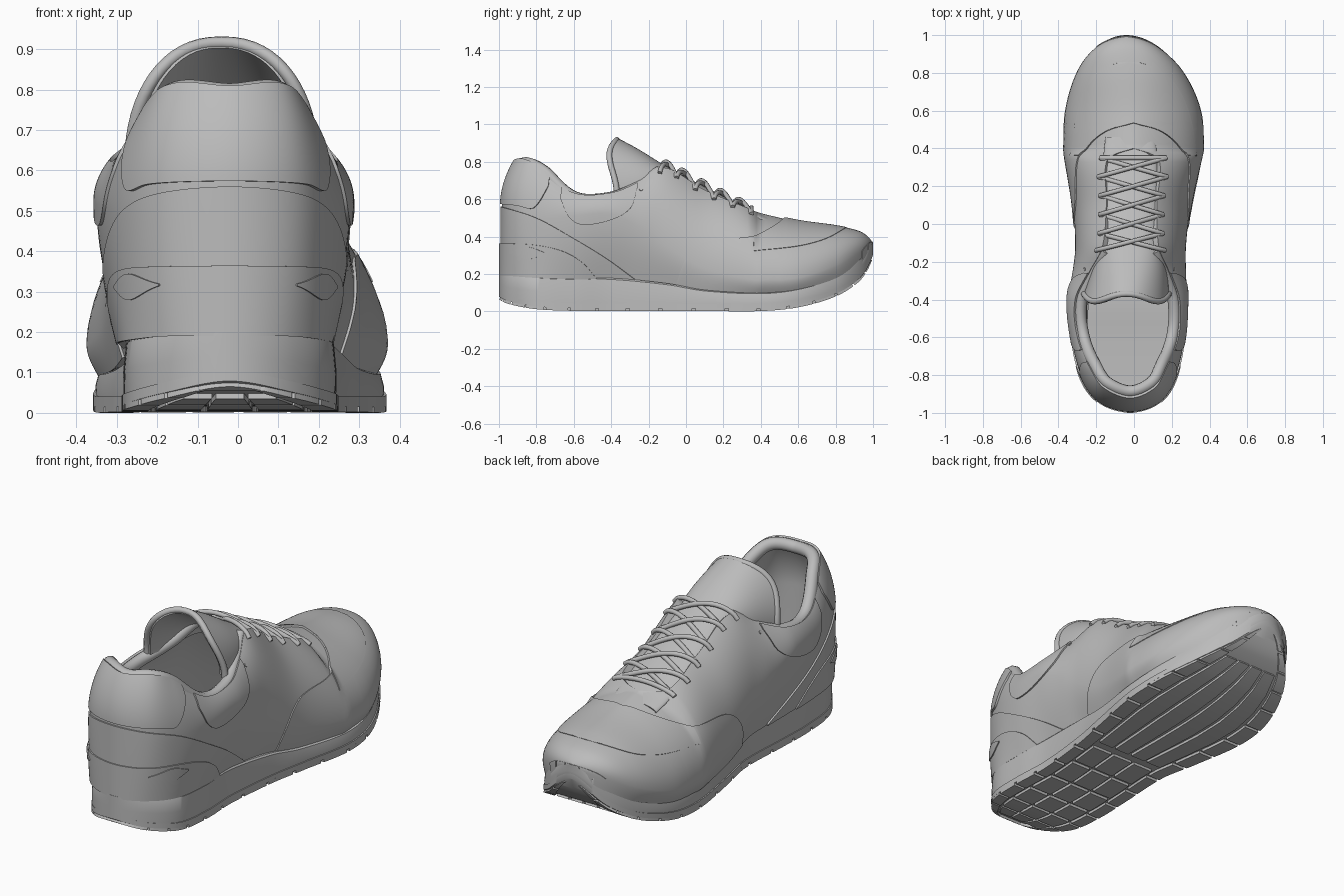
import bpy, bmesh, math
from mathutils import Vector

cube = bpy.data.objects.get("Cube")
if cube:
    bpy.data.objects.remove(cube, do_unlink=True)

grey = bpy.data.materials.new("plain_grey")
grey.use_nodes = True
grey.diffuse_color = (0.5, 0.5, 0.5, 1)
grey.node_tree.nodes["Principled BSDF"].inputs["Base Color"].default_value = (0.5, 0.5, 0.5, 1)


def spline(rows, x):
    """Smooth interpolation of table rows keyed by their first column."""
    x = min(max(x, rows[0][0]), rows[-1][0])
    k = 0
    while k < len(rows) - 2 and x > rows[k + 1][0]:
        k += 1
    a, b = rows[k], rows[k + 1]
    h = b[0] - a[0]
    f = (x - a[0]) / h

    def slope(i, c):
        lo, hi = rows[max(i - 1, 0)], rows[min(i + 1, len(rows) - 1)]
        return (hi[c] - lo[c]) / (hi[0] - lo[0])
    return [a[c] * (1 + 2 * f) * (1 - f) ** 2 + b[c] * f * f * (3 - 2 * f)
            + h * (slope(k, c) * f * (1 - f) ** 2 - slope(k + 1, c) * f * f * (1 - f))
            for c in range(1, len(a))]


def grid(name, fns, nu, nv, thick=0.0, offset=0.0, angle=40):
    """One mesh from surface functions over the unit square, thickened on demand."""
    bm = bmesh.new()
    for fn in fns:
        v = [[bm.verts.new(fn(i / nu, j / nv)) for j in range(nv + 1)] for i in range(nu + 1)]
        made = [bm.faces.new((v[i][j], v[i + 1][j], v[i + 1][j + 1], v[i][j + 1]))
                for i in range(nu) for j in range(nv)]
        vote = 0
        for f in made:
            f.normal_update()
            c = f.calc_center_median()
            vote += f.normal.dot(c - Vector((0, c.y * 0.8, 0.35))) * f.calc_area()
        if vote < 0:
            bmesh.ops.reverse_faces(bm, faces=made)
    bmesh.ops.remove_doubles(bm, verts=bm.verts, dist=0.0002)
    bmesh.ops.dissolve_degenerate(bm, edges=bm.edges, dist=0.0001)
    me = bpy.data.meshes.new(name)
    bm.to_mesh(me)
    bm.free()
    me.materials.append(grey)
    ob = bpy.data.objects.new(name, me)
    bpy.context.collection.objects.link(ob)
    bpy.ops.object.select_all(action="DESELECT")
    ob.select_set(True)
    bpy.context.view_layer.objects.active = ob
    if thick:
        m = ob.modifiers.new("thickness", "SOLIDIFY")
        m.thickness, m.offset = thick, offset
        bpy.ops.object.modifier_apply(modifier=m.name)
    bpy.ops.object.shade_smooth_by_angle(angle=math.radians(angle))


def tube(name, paths, radius):
    cu = bpy.data.curves.new(name, "CURVE")
    cu.dimensions, cu.bevel_depth, cu.bevel_resolution = "3D", radius, 3
    cu.use_fill_caps = True
    for pts in paths:
        sp = cu.splines.new("POLY")
        sp.points.add(len(pts) - 1)
        for p, q in zip(sp.points, pts):
            p.co = (*q, 1)
    cu.materials.append(grey)
    bpy.context.collection.objects.link(bpy.data.objects.new(name, cu))


END = 0.985


def to_s(y, end=END):
    return math.acos(max(-1, min(1, -y / end))) / math.pi


def stations(rows, end, widths):
    """Key rows by arc position and mirror one past each end, so the ends are round."""
    rows = [(to_s(r[0], end),) + r[1:] for r in rows]

    def ghost(r, s):
        return (s,) + tuple(-v if i in widths else v for i, v in enumerate(r) if i)
    return [ghost(rows[1], -rows[1][0])] + rows + [ghost(rows[-2], 2 - rows[-2][0])]


# Upper stations: y, centre, base half width, base z, widest half width, its z,
# top edge ratio, top edge z, roundness
UPPER = stations([
    (-.985, -.02, 0, .19, 0, .5, .75, .805, 1),
    (-.93, -.025, .15, .19, .165, .49, .76, .812, 1),
    (-.8, -.03, .235, .18, .25, .49, .75, .765, 1),
    (-.6, -.032, .255, .175, .3, .51, .87, .63, 1),
    (-.4, -.035, .25, .17, .315, .52, .86, .63, 1),
    (-.25, -.025, .25, .16, .3, .45, .7, .69, 1.1),
    (-.12, -.018, .255, .15, .293, .36, .51, .77, 1.2),
    (.1, -.012, .29, .11, .312, .23, .43, .65, 1.3),
    (.36, -.004, .335, .095, .361, .17, .36, .54, 1.3),
    (.4, -.002, .337, .095, .366, .17, 0, .525, 1.28),
    (.6, -.005, .33, .115, .353, .18, 0, .48, 1.15),
    (.8, -.02, .26, .175, .277, .25, 0, .452, 1),
    (.92, -.035, .165, .25, .173, .32, 0, .425, .9),
    (.985, -.04, 0, .33, 0, .36, 0, .375, .9)], END, (2, 4))


def skin(s, side, t):
    """Point on the upper: s runs heel to toe, t runs sole to top edge."""
    c, wb, zb, w, zw, r, zt, e = spline(UPPER, s)
    y = -END * math.cos(math.pi * s)
    if t < 0.4:
        k = t / 0.4
        x, z = wb + (w - wb) * math.sin(k * math.pi / 2), zb + (zw - zb) * k
    else:
        top = math.acos(max(0, min(.99, r)) ** (1 / e))
        a = top * (t - 0.4) / 0.6
        x, z = w * max(0, math.cos(a)) ** e, zw + (zt - zw) * math.sin(a) / math.sin(top)
    y += 1.2 * max(0, z - 0.56) ** 2 * max(0, min(1, (-0.6 - y) / 0.385))
    return Vector((c + side * x, y, z))


def t_at(s, z):
    lo, hi = 0.0, 1.0
    for _ in range(18):
        mid = (lo + hi) / 2
        lo, hi = (mid, hi) if skin(s, 1, mid).z < z else (lo, mid)
    return hi


def panel(name, y0, y1, low, high, thick, parts=((-1, 1),), nu=100):
    """Overlay lying on the upper between two height lines, on both sides."""
    s0, s1 = to_s(y0), to_s(y1)

    def make(a0, a1):
        def fn(u, v):
            a = a0 + (a1 - a0) * u
            s = s0 + (s1 - s0) * abs(a)
            y = -END * math.cos(math.pi * s)
            ends = [t_at(s, spline(line, y)[0]) for line in (low, high)]
            t = ends[0] + max(0, ends[1] - ends[0]) * v
            return skin(s, 1 if a > 0 else -1, t)
        return fn
    grid(name, [make(*p) for p in parts], nu, 20, 2 * thick, 0)


# Upper shell and padded collar edge
def shell(u, v):
    a = 2 * u - 1
    return skin(abs(a), 1 if a > 0 else -1, v)


grid("upper", [shell], 240, 40, 0.04, -1)

rim = []
for i in range(-60, 61):
    p = skin(abs(i) / 60 * to_s(-.14), 1 if i > 0 else -1, 1)
    inward = Vector((-.03 - p.x, (-.5 - p.y) * (1 if p.y < -.5 else 0), 0)).normalized()
    rim.append(p + inward * 0.027 - Vector((0, 0, 0.021)))
tube("collar_edge", [rim], 0.032)

# Overlay panels
BASE, TOP = [(-1, 0), (1, 0)], [(-1, 2), (1, 2)]
BOTH = ((-1, -.0001), (.0001, 1))
panel("heel_counter", -END, -.74, [(-1, .575), (-.9, .565), (-.82, .55), (-.78, .59), (-.74, .67)], TOP, .01)
panel("heel_strap", -END, -.27, BASE, [(-1, .565), (-.8, .5), (-.6, .39), (-.42, .28), (-.27, .17)], .008)
panel("heel_band", -END, -.48, BASE, [(-1, .365), (-.8, .355), (-.65, .32), (-.55, .26), (-.48, .18)], .014)
panel("heel_leaf", -.93, -.75, [(-.93, .315), (-.84, .28), (-.75, .31)],
      [(-.93, .32), (-.84, .345), (-.75, .315)], .019, BOTH, 24)
panel("collar_pad", -.67, -.26, [(-.67, .6), (-.63, .51), (-.56, .465), (-.4, .49), (-.29, .56), (-.26, .66)],
      TOP, .008, BOTH, 40)
VAMP = [(-.05, .14), (-.02, .24), (.04, .33), (.12, .375), (.36, .4), (.45, .44), (.53, .5), (.6, .6), (1, 1)]
panel("vamp", END, -.05, BASE, VAMP, .007, nu=160)
panel("toe_box", .87, .36, [(.36, .32), (.6, .345), (.75, .385), (.87, .45)], VAMP, .01)

# Tongue: arched strip flaring and rising at its top; y, height, half width, drop
TONGUE = [(-.37, .93, .225, .29), (-.25, .865, .2, .21), (-.12, .785, .165, .11),
          (.1, .667, .15, .06), (.38, .53, .14, .03), (.46, .5, .13, .03)]


def tongue(u, v):
    y, a = -.37 + .83 * u, (v - .5) * math.pi
    z, w, drop = spline(TONGUE, y)
    flare = max(0, 1 - u / .3) ** 2
    x = math.copysign(abs(math.sin(a)) ** .88, a) * w
    return Vector((-.02 - .02 * flare + x, y - .04 * flare * math.sin(2 * a) ** 2,
                   z - drop * (1 - math.cos(a))))


grid("tongue", [tongue], 50, 32, 0.03, -1)
tube("tongue_edge", [[tongue(0, j / 32) - Vector((0, 0, .014)) for j in range(33)]], 0.016)

# Laces crossing between eyelets
ROWS = [.35, .25, .15, .05, -.05, -.14]


def lace(ya, yb, side, lift):
    a, b = skin(to_s(ya), -side, .93), skin(to_s(yb), side, .93)
    path = []
    for i in range(21):
        k = i / 20
        p = a.lerp(b, k)
        crown = spline(TONGUE, p.y)[0] + lift
        p.z += (crown - (a.z + b.z) / 2) * math.sin(k * math.pi) ** .7 + .006
        path.append(p)
    return path


paths = [lace(ROWS[0], ROWS[0], 1, .006)]
for ya, yb in zip(ROWS, ROWS[1:]):
    paths += [lace(ya, yb, 1, .004), lace(ya, yb, -1, .018)]
tube("laces", paths, 0.012)
eyelets = []
for side in (-1, 1):
    p = skin(to_s(-.24), side, .88)
    eyelets.append([p, p + Vector((side * .003, 0, .002))])
tube("eyelets", eyelets, 0.01)

# Sole stations: y, centre, half width, bottom z, top z
SOLE = stations([
    (-1, -.02, 0, .065, .2), (-.93, -.02, .165, .035, .197), (-.8, -.02, .25, .012, .187),
    (-.6, -.02, .268, .003, .18), (-.4, -.02, .262, .002, .18), (-.1, 0, .272, .002, .15),
    (.1, 0, .31, .002, .115), (.4, .005, .36, .002, .1), (.6, 0, .35, .022, .122),
    (.8, -.015, .275, .08, .188), (.92, -.03, .183, .155, .275), (1, -.04, 0, .29, .375)], 1, (2,))


def sole_loft(name, profile):
    """Closed loft whose profile gives width share, height share and added height."""
    ring = profile + [(-f, h, d) for f, h, d in reversed(profile)]

    def fn(u, v):
        f, h, d = ring[round(v * (len(ring) - 1))]
        c, w, zb, zt = spline(SOLE, u)
        return Vector((c + f * w, -math.cos(math.pi * u), zb + (zt - zb) * h + d))
    grid(name, [fn], 120, len(ring) - 1, angle=35)


sole_loft("midsole", [(0, 0, .03), (.98, 0, .03), (.985, .5, .01), (.96, .95, 0), (.93, 1, 0), (0, 1, 0)])
sole_loft("outsole", [(0, 0, .014), (1, 0, .014), (1, 0, .04), (0, 0, .04)])


def insole(u, v):
    s = .1 + .6 * u
    c, w, zb, zt = spline(SOLE, s)
    return Vector((c + (2 * v - 1) * .85 * w, -math.cos(math.pi * s), zt + .06))


grid("insole", [insole], 40, 8)

# Toe guard blocks wrapping up the front of the toe
GUARD = [(.9, .27), (.95, .345), (1, .385)]
panel("toe_guard", END, .93, BASE, GUARD, .011, ((-.98, -.66), (-.62, -.28), (-.24, .24), (.28, .62), (.66, .98)), 16)


# Tread blocks
def lug(s0, s1, f0, f1):
    def fn(u, v):
        s, f = s0 + (s1 - s0) * u, f0 + (f1 - f0) * v
        c, w, zb, zt = spline(SOLE, s)
        return Vector((c + f * w, -math.cos(math.pi * s), zb))
    return fn


lugs = []
for k in range(16):
    s = .06 + k * .057
    lugs += [lug(s, s + .051, side * .76, side) for side in (-1, 1)]
lugs.append(lug(.001, .054, -1, 1))
for k in range(6):
    s = .12 + k * .06
    lugs += [lug(s, s + .052, f, f + .42) for f in (-.69, -.21, .27)]
lugs += [lug(.49, .84, f, f + .29) for f in (-.69, -.33, .04, .4)]
grid("outsole_lugs", lugs, 6, 3, 0.018, -1, 30)
